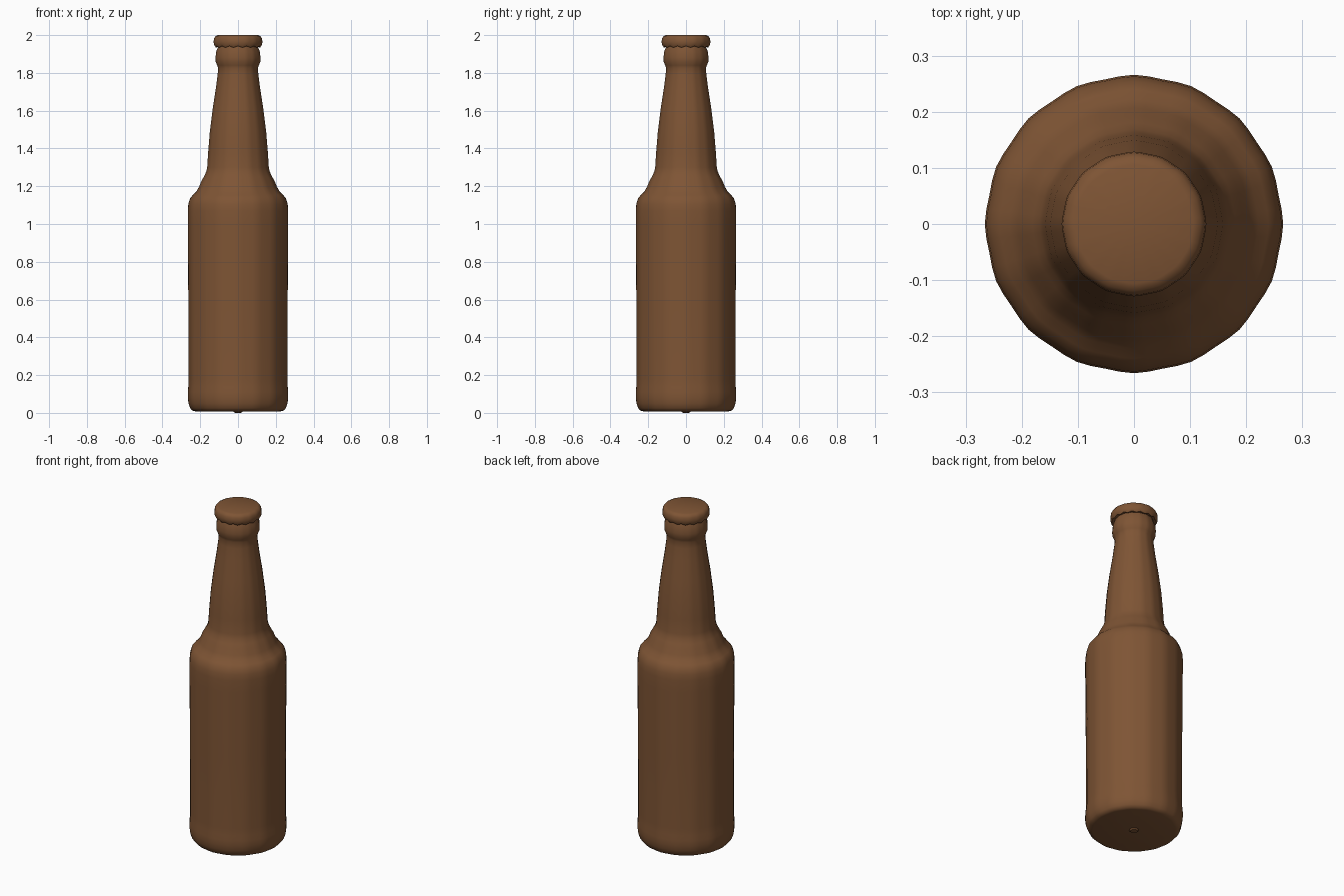
import bpy, bmesh
from math import cos, sin, pi

if "Cube" in bpy.data.objects:
    bpy.data.objects.remove(bpy.data.objects["Cube"])

SEG = 64      # fine segments around the axis
SIDES = 16    # soft facets seen in the outline

mat = bpy.data.materials.new("brown_glass")
mat.diffuse_color = (0.21, 0.09, 0.035, 1)
mat.use_nodes = True
mat.node_tree.nodes["Principled BSDF"].inputs["Base Color"].default_value = mat.diffuse_color


def lathe(name, profile, crimp=0.0, crimp_rows=()):
    """Revolve (radius, z) points, softly faceted; both ends close on the axis."""
    bm = bmesh.new()
    rings = []
    for i, (r, z) in enumerate(profile):
        if r == 0:
            rings.append([bm.verts.new((0, 0, z))])
            continue
        ring = []
        for k in range(SEG):
            a = 2 * pi * k / SEG
            rr = r * (1 - 0.006 * (1 - cos(SIDES * a)))
            dz = crimp * cos(SIDES * a) if i in crimp_rows else 0
            ring.append(bm.verts.new((rr * cos(a), rr * sin(a), z + dz)))
        rings.append(ring)
    for lo, hi in zip(rings, rings[1:]):
        for k in range(SEG):
            n = (k + 1) % SEG
            if len(lo) == 1:
                bm.faces.new((lo[0], hi[n], hi[k]))
            elif len(hi) == 1:
                bm.faces.new((lo[k], lo[n], hi[0]))
            else:
                bm.faces.new((lo[k], lo[n], hi[n], hi[k]))
    bmesh.ops.recalc_face_normals(bm, faces=bm.faces)
    me = bpy.data.meshes.new(name)
    bm.to_mesh(me)
    bm.free()
    me.materials.append(mat)
    ob = bpy.data.objects.new(name, me)
    bpy.context.collection.objects.link(ob)
    bpy.ops.object.select_all(action='DESELECT')
    ob.select_set(True)
    bpy.context.view_layer.objects.active = ob
    bpy.ops.object.shade_smooth_by_angle(angle=pi / 4)
    return ob


# Bottle: base with small centre nub, body, shoulder, neck, collar
lathe("bottle", [
    (0, 0), (0.02, 0.001), (0.026, 0.008), (0.225, 0.008), (0.241, 0.012),
    (0.253, 0.025), (0.262, 0.05), (0.266, 0.08), (0.266, 0.11), (0.263, 0.14),
    (0.262, 0.18), (0.263, 0.6), (0.266, 1.0), (0.266, 1.07), (0.263, 1.105),
    (0.254, 1.135), (0.240, 1.153), (0.222, 1.17), (0.207, 1.195), (0.195, 1.225),
    (0.181, 1.25), (0.169, 1.275), (0.163, 1.30), (0.158, 1.38), (0.149, 1.49),
    (0.134, 1.61), (0.117, 1.72), (0.108, 1.79), (0.105, 1.825), (0.110, 1.84),
    (0.118, 1.858), (0.119, 1.88), (0.116, 1.91), (0.109, 1.93), (0.104, 1.945),
    (0, 1.945)])

# Crown cap with a crimped lower edge
lathe("cap", [
    (0, 1.942), (0.100, 1.942), (0.121, 1.938), (0.128, 1.948), (0.129, 1.965),
    (0.127, 1.982), (0.119, 1.994), (0.106, 2.0), (0, 2.0)],
    crimp=0.004, crimp_rows=(2, 3))
